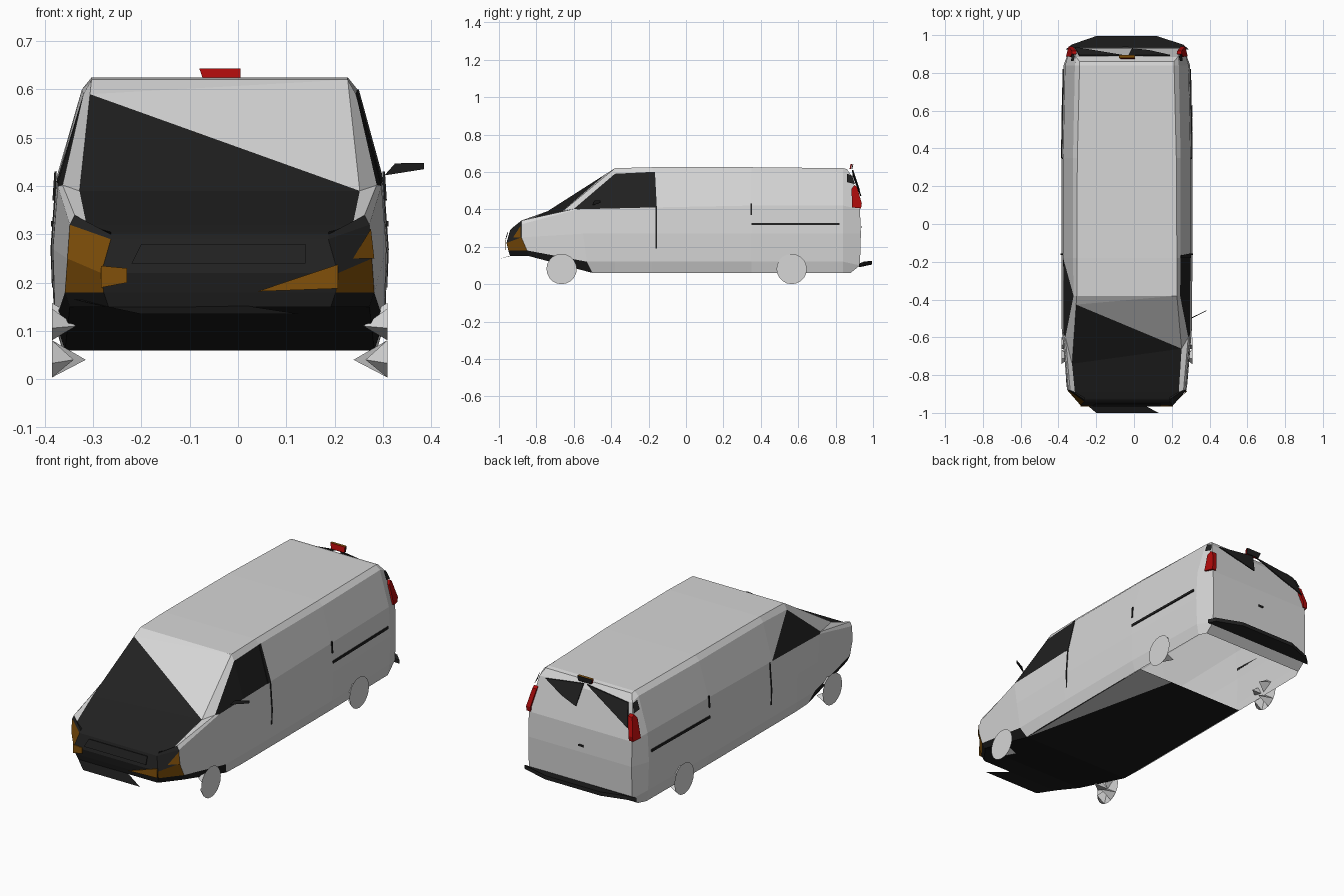
import bpy, bmesh, math
from mathutils import Vector

cube = bpy.data.objects.get("Cube")
if cube:
    bpy.data.objects.remove(cube, do_unlink=True)

CX = -0.038  # centre line of the van body


def material(name, rgb):
    m = bpy.data.materials.new(name)
    m.use_nodes = True
    m.diffuse_color = (*rgb, 1)
    m.node_tree.nodes["Principled BSDF"].inputs["Base Color"].default_value = (*rgb, 1)
    return m


PAINT = material("light grey paint", (0.67, 0.67, 0.67))
DARK = material("dark glass and trim", (0.015, 0.015, 0.015))
UNDER = material("black underside", (0.01, 0.01, 0.01))
AMBER = material("amber lamp", (0.22, 0.08, 0.003))
RED = material("red lamp", (0.42, 0.003, 0.003))
MATS = [PAINT, DARK, UNDER, AMBER, RED]


def finish(name, bm, *mats):
    bmesh.ops.recalc_face_normals(bm, faces=bm.faces)
    mesh = bpy.data.meshes.new(name)
    bm.to_mesh(mesh)
    bm.free()
    ob = bpy.data.objects.new(name, mesh)
    bpy.context.collection.objects.link(ob)
    for m in mats:
        mesh.materials.append(m)
    return ob


def plate(name, pts, mat, push=(0, 0, 0)):
    """Polygon, optionally extruded along push."""
    bm = bmesh.new()
    f = bm.faces.new([bm.verts.new(p) for p in pts])
    if any(push):
        r = bmesh.ops.extrude_face_region(bm, geom=[f])
        moved = [v for v in r["geom"] if isinstance(v, bmesh.types.BMVert)]
        bmesh.ops.translate(bm, verts=moved, vec=Vector(push))
    return finish(name, bm, mat)


def both_sides(name, pts, mat, push=0.0):
    """Points are (half width, y, z), copied to each side of the centre line."""
    for side, s in (("left", 1), ("right", -1)):
        plate(name + "_" + side, [(CX + s * x, y, z) for x, y, z in pts], mat, (s * push, 0, 0))


# Body cross-sections: floor, sill, belt, waist, shoulder, roof edge (y, half width, z)
def straight(y, *xz):
    return [(y, x, z) for x, z in xz]


SECTIONS = [
    [(-.94, .23, .15), (-.95, .24, .18), (-.96, .245, .22), (-.94, .225, .29), (-.93, .225, .30), (-.92, .225, .305)],
    [(-.84, .31, .15), (-.85, .32, .18), (-.88, .315, .25), (-.88, .31, .32), (-.88, .30, .34), (-.89, .275, .318)],
    [(-.50, .32, .06), (-.53, .34, .12), (-.55, .345, .27), (-.58, .335, .40), (-.60, .325, .402), (-.70, .29, .39)],
    straight(-.38, (.325, .06), (.342, .12), (.346, .27), (.335, .405), (.282, .59), (.265, .62)),
    straight(-.18, (.325, .06), (.343, .12), (.347, .27), (.337, .41), (.285, .60), (.265, .625)),
    straight(.35, (.325, .06), (.343, .12), (.347, .27), (.337, .42), (.285, .60), (.262, .625)),
    straight(.84, (.32, .06), (.33, .12), (.335, .27), (.327, .42), (.275, .60), (.25, .62)),
    [(.88, .30, .06), (.93, .30, .10), (.935, .30, .27), (.93, .30, .40), (.885, .27, .58), (.86, .25, .615)],
]


def body_colour(sec, j):
    """Edges 0-4 climb the left side, 5 is roof or hood, 6-10 descend the right side, 11 is the floor."""
    if j == 11:
        return 2
    strip = min(j, 10 - j)
    if sec == 0:
        if strip == 1 or j == 8:
            return 3  # head lamps
        return 2 if strip == 0 else 1
    if sec == 1 and strip in (0, 5):
        return 2 if strip == 0 else 1
    if sec in (2, 3) and strip == 3:
        return 1  # cab door window
    return 0


bm = bmesh.new()
rings = []
for sec in SECTIONS:
    left = [bm.verts.new((CX + x, y, z)) for y, x, z in sec]
    right = [bm.verts.new((CX - x, y, z)) for y, x, z in sec]
    rings.append(left + right[::-1])
rings[2][5].co.y += 0.04  # skewed base of the windscreen
rings[2][6].co.y -= 0.04
for i in range(len(rings) - 1):
    a, b = rings[i], rings[i + 1]
    for j in range(12):
        k = (j + 1) % 12
        if i >= 2 and j == 11:
            continue  # open below: the floor is its own panel
        if i == 2 and j == 5:  # windscreen: dark half and painted half
            peak = bm.verts.new(a[6].co.lerp(b[6].co, 0.87))
            bm.faces.new((a[5], a[6], peak)).material_index = 1
            bm.faces.new((a[5], peak, b[5])).material_index = 0
            bm.faces.new((peak, b[6], b[5])).material_index = 0
            continue
        if i == 3 and j == 7:  # right door window narrows to a point at the back
            bm.faces.new((a[7], a[8], b[8])).material_index = 1
            bm.faces.new((a[7], b[8], b[7])).material_index = 0
            continue
        bm.faces.new((a[j], a[k], b[k], b[j])).material_index = body_colour(i, j)
for ring, idx in ((rings[0], 1), (rings[-1], 0)):  # nose and tail
    for j in range(5):
        bm.faces.new((ring[j], ring[j + 1], ring[10 - j], ring[11 - j])).material_index = idx
finish("van_body", bm, *MATS)

# Floor panels, leaving the rear open
plate("floor_panel", [(-.358, -.50, .06), (.282, -.50, .06), (.08, .39, .06), (-.358, .39, .06)], UNDER)
plate("floor_side_panel", [(.282, -.50, .06), (.286, .39, .06), (.08, .39, .06)], PAINT)

# Nose details
plate("left_lower_lamp", [(.207, -.962, .238), (.207, -.962, .188), (.04, -.962, .182)], AMBER, (0, -.004, 0))
plate("left_corner_lamp", [(.282, -.884, .25), (.275, -.884, .312), (.238, -.924, .25)], AMBER)
plate("right_lower_lamp", [(-.283, -.962, .235), (-.283, -.962, .19), (-.23, -.962, .20), (-.23, -.962, .23)],
      AMBER, (0, -.004, 0))
plate("grille", [(-.22, -.962, .24), (-.2, -.95, .28), (.14, -.95, .28), (.14, -.962, .24)], DARK, (0, -.004, 0))
plate("front_lip", [(-.34, -.88, .165), (-.20, -1.0, .135), (.13, -1.0, .135), (.0, -.93, .155)], UNDER)

# Side details
both_sides("slide_rail", [(.343, .35, .316), (.343, .35, .328), (.334, .82, .328), (.334, .82, .316)], DARK, .006)
both_sides("panel_seam", [(.341, .345, .37), (.337, .345, .43), (.337, .352, .43), (.341, .352, .37)], DARK, .005)
both_sides("door_seam_low", [(.344, -.163, .19), (.347, -.163, .27), (.337, -.163, .41),
                             (.337, -.156, .41), (.347, -.156, .27), (.344, -.156, .19)], DARK, .003)
plate("door_seam_high", [(.299, -.18, .41), (.247, -.18, .60), (.247, -.166, .60), (.299, -.156, .41)],
      DARK, (.003, 0, 0))
plate("wing_mirror", [(.303, -.50, .422), (.325, -.49, .447), (.385, -.46, .448), (.385, -.46, .435)],
      DARK, (0, .004, 0))

# Tail details
both_sides("tail_lamp", [(.300, .885, .51), (.291, .90, .53), (.290, .915, .52), (.309, .94, .43),
                         (.310, .936, .405), (.322, .888, .41)], RED, -.024)
both_sides("tail_corner_trim", [(.296, .862, .545), (.282, .862, .59), (.275, .888, .58), (.290, .903, .535)], DARK)
plate("rear_glass_left", [(.19, .89, .58), (-.03, .888, .61), (-.01, .925, .50), (.08, .915, .53)], DARK, (0, .006, 0))
plate("rear_glass_right", [(-.05, .888, .61), (-.29, .89, .58), (-.315, .932, .47), (-.2, .912, .53)],
      DARK, (0, .006, 0))
plate("rear_handle", [(-.06, .935, .30), (-.03, .935, .30), (-.03, .935, .31), (-.06, .935, .31)], DARK, (0, .004, 0))
LAMP = [(-.07, .874, .615), (-.08, .88, .643), (.005, .88, .643), (.005, .874, .615)]
plate("high_brake_lamp", LAMP, RED, (0, .008, 0))
plate("high_brake_lamp_back", [(x, y + .011, z) for x, y, z in LAMP], DARK, (0, .004, 0))
plate("high_brake_lamp_top", [(-.08, .88, .644), (.005, .88, .644), (.005, .894, .644), (-.08, .894, .644)], AMBER)
plate("rear_bumper", [(-.36, .925, .09), (-.33, .95, .10), (-.20, .995, .105), (.12, .995, .105),
                      (.26, .95, .10), (.29, .925, .09)], DARK, (0, 0, .02))


# Wheels: flat discs with a few wedge spokes pointing inward
def wheel(name, s, y):
    r, n, x = 0.081, 20, CX + s * 0.347
    bm = bmesh.new()
    rim = [bm.verts.new((x, y + r * math.cos(t), r + r * math.sin(t)))
           for t in (2 * math.pi * i / n for i in range(n))]
    bm.faces.new(rim)
    hub = bm.verts.new((x, y, r))
    for i, depth in ((2, .065), (7, .05), (12, .045), (16, .07)):
        t = 2 * math.pi * (i + 1) / n
        tip = bm.verts.new((x - s * depth, y + .05 * math.cos(t), r + .05 * math.sin(t)))
        a, b = rim[i], rim[i + 2]
        for tri in ((a, b, tip), (b, hub, tip), (hub, a, tip)):
            bm.faces.new(tri)
    finish(name, bm, PAINT)


for side, s in (("left", 1), ("right", -1)):
    wheel("front_wheel_" + side, s, -.665)
    wheel("rear_wheel_" + side, s, .565)
